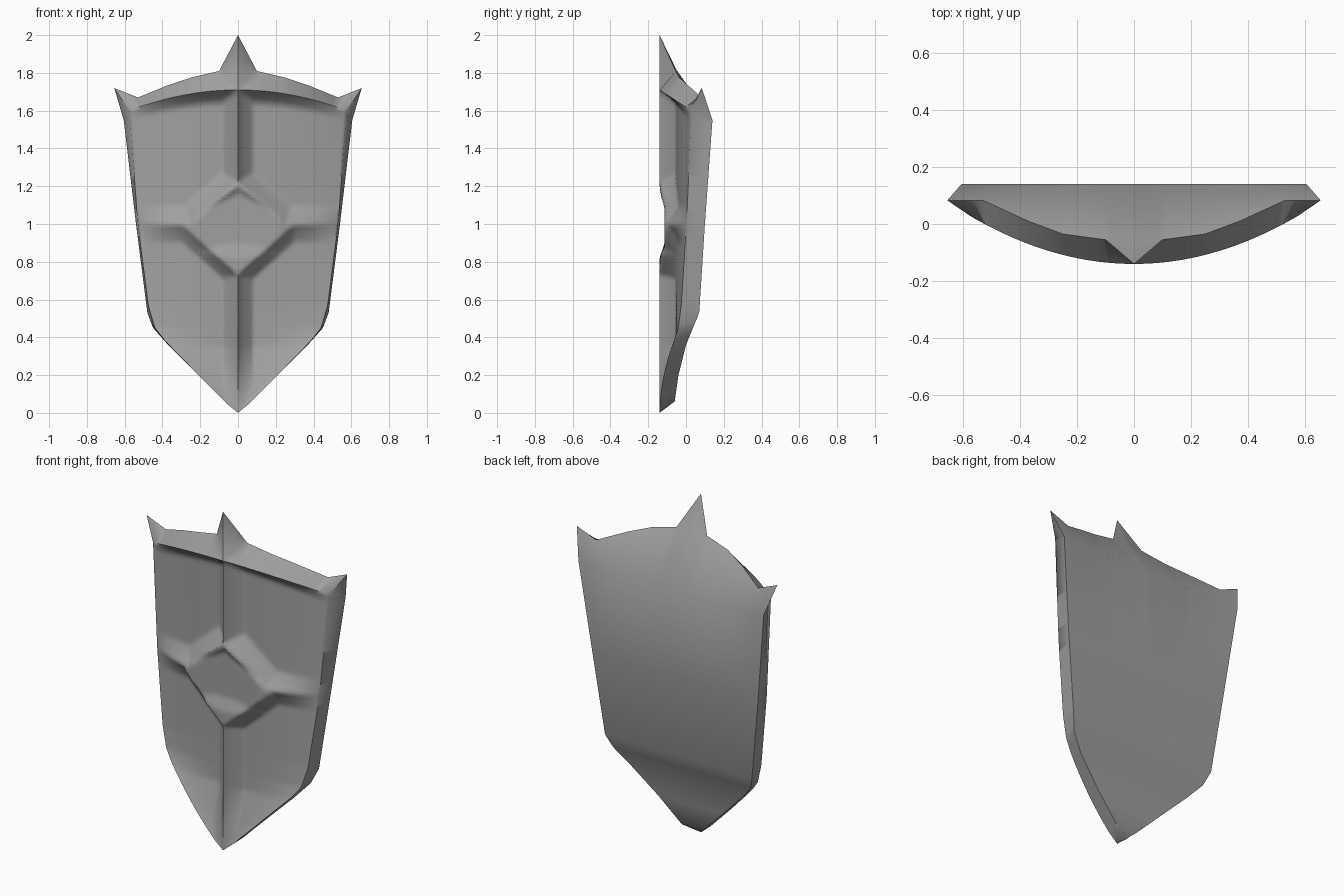
import bpy, bmesh, math

cube = bpy.data.objects.get("Cube")
if cube:
    bpy.data.objects.remove(cube, do_unlink=True)

COLS, ROWS = 40, 100
RIDGE_Z = 1.6

# Outline tables: key first, then the values at that key
FRONT_RIM = [(0, 0), (.05, .06), (.19, .2), (.38, .385), (.45, .44),
             (.57, .475), (1, .53), (1.6, .575)]            # z, x
BACK_RIM = [(.06, .07, -.06), (.2, .21, -.04), (.36, .37, 0), (.45, .45, .037),
            (.53, .48, .07), (1, .54, .1), (1.55, .605, .14)]  # z, x, y
CREST = [(0, 0, -.14, 2), (.15, .1, -.055, 1.81), (.45, .25, -.035, 1.775),
         (.65, .37, .01, 1.735), (.9, .53, .083, 1.67), (1, .655, .083, 1.72)]  # t, x, y, z
SHOULDER = [(0, 0, -.05, 1.815)] + CREST[1:]
SPIKE_FOOT = [(0, 0, -.14, 1.71)] + CREST[1:]


def interp(table, key):
    """Piecewise linear lookup."""
    for a, b in zip(table, table[1:]):
        if key <= b[0] + 1e-6:
            f = (key - a[0]) / (b[0] - a[0])
            return [p + (q - p) * f for p, q in zip(a[1:], b[1:])]
    return list(table[-1][1:])


def boss_cut(x, z):
    """Flat face cut into the boss, with a brow above and a ledge below."""
    floor = .025 - .51 * x * x
    return max(0, min(floor, .7 * (1.2 - .6 * x - z), .35 * (z - .82 - .1 * x)))


def panel_cut(x, z, half, ridge_gap):
    """Sunken quarters left between the keel, cross rib, boss and rim."""
    boss_gap = max((z - 1.22 + .86 * x) / .12, (.73 + .89 * x - z) / .09)
    rib_gap = (abs(z - 1) - .005) / .09
    edge = max(0, min(x / .08, ridge_gap / .05, boss_gap, rib_gap, 1))
    depth = .085 * (1 - (x / max(half, .01)) ** 2) * min(1, z / .35)
    return depth * edge ** .8


def panel_point(t, zr):
    half = interp(FRONT_RIM, zr)[0]
    x = half * t
    lift = max(0, (zr - 1.3) / .3)
    z = zr + .11 * (1 - t * t) * lift
    cut = boss_cut(x, z) + panel_cut(x, z, half, RIDGE_Z - zr)
    return (x, -.14 + .51 * x * x + cut, z)


def back_point(t, z):
    x, y = interp(BACK_RIM, z)
    return (x * t, y, z)


def loft(bm, grid):
    """Skin rows of points and repeat them on the other side."""
    for side in (1, -1):
        rows = [[bm.verts.new((x * side, y, z)) for x, y, z in row] for row in grid]
        for a, b in zip(rows, rows[1:]):
            for i in range(len(a) - 1):
                bm.faces.new((a[i], a[i + 1], b[i + 1], b[i]))


ts = [i / COLS for i in range(COLS + 1)]
heights = [RIDGE_Z * i / ROWS for i in range(ROWS + 1)]
front = [[panel_point(t, h) for t in ts] for h in heights]
back = [[back_point(t, row[0]) for t in ts] for row in BACK_RIM]
walls = [[f[-1], back_point(1, .06 + 1.49 * h / RIDGE_Z)] for f, h in zip(front, heights)]
crest, shoulder, foot = [[interp(table, t) for t in ts]
                         for table in (CREST, SHOULDER, SPIKE_FOOT)]

bm = bmesh.new()
loft(bm, front)                                         # ribbed face
loft(bm, [front[-1], foot, crest])                      # upper band and points
loft(bm, [crest, shoulder, back[-1]])                   # sloping top
loft(bm, back)                                          # flat back
loft(bm, walls)                                         # side walls
loft(bm, [walls[-1], [crest[-1], crest[-1]]])           # corner points
loft(bm, [front[0], back[0]])                           # bottom tip
bmesh.ops.remove_doubles(bm, verts=bm.verts[:], dist=.0005)
bmesh.ops.recalc_face_normals(bm, faces=bm.faces[:])

mesh = bpy.data.meshes.new("shield")
bm.to_mesh(mesh)
bm.free()
shield = bpy.data.objects.new("shield", mesh)
bpy.context.collection.objects.link(shield)

# Plain grey metal
grey = (.35, .35, .35, 1)
mat = bpy.data.materials.new("grey_metal")
mat.use_nodes = True
mat.diffuse_color = grey
mat.node_tree.nodes["Principled BSDF"].inputs["Base Color"].default_value = grey
mesh.materials.append(mat)

bpy.ops.object.select_all(action='DESELECT')
shield.select_set(True)
bpy.context.view_layer.objects.active = shield
bpy.ops.object.shade_smooth_by_angle(angle=math.radians(65))
